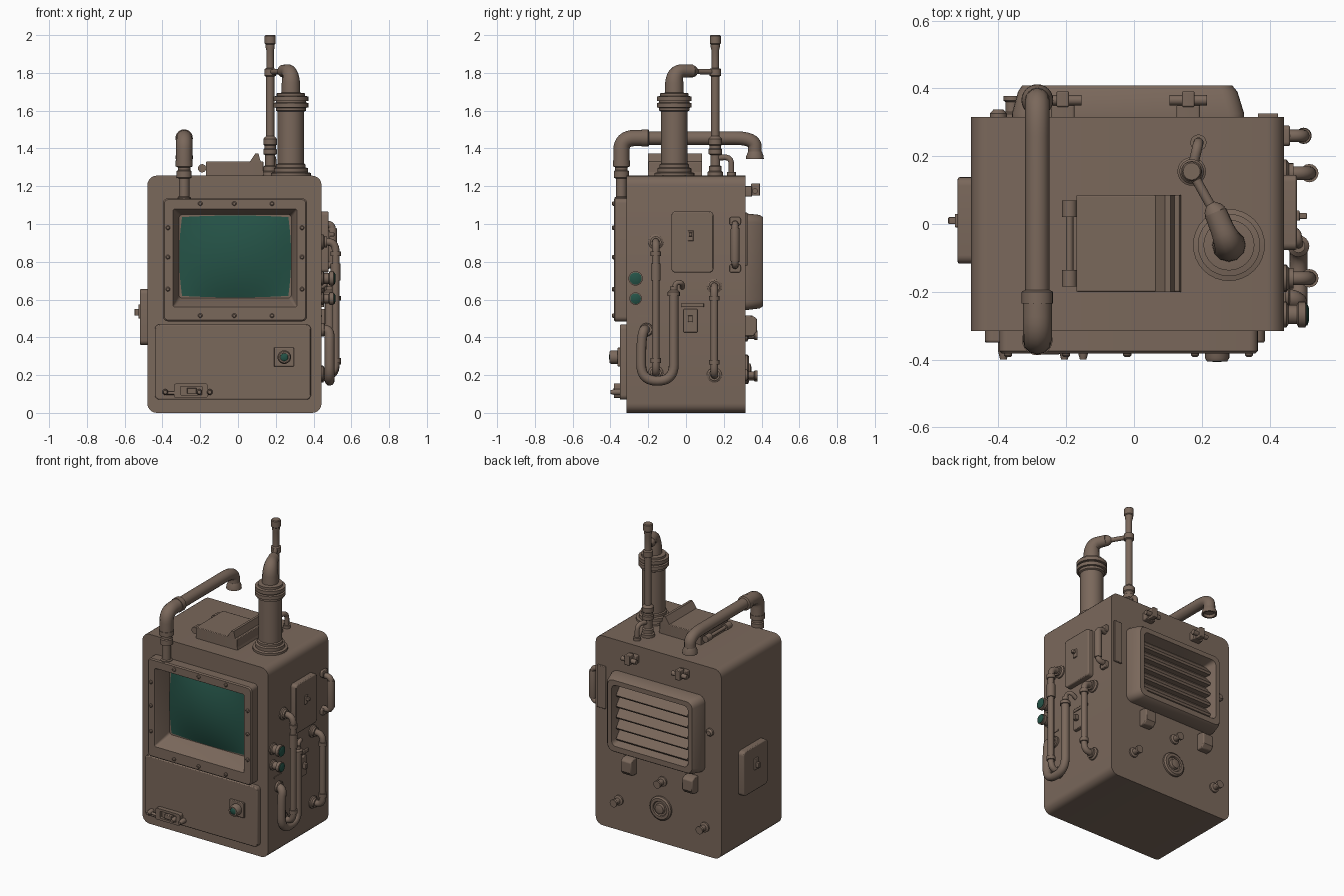
import bpy, bmesh, math
from mathutils import Vector

def material(name, rgb):
    m = bpy.data.materials.new(name)
    m.diffuse_color = (*rgb, 1)
    return m

BROWN = material("brown_metal", (0.195, 0.138, 0.105))
GREEN = material("dark_green_glass", (0.018, 0.085, 0.062))

def finish(name, bm, mat=BROWN, soft=0):
    bmesh.ops.recalc_face_normals(bm, faces=bm.faces[:])
    me = bpy.data.meshes.new(name)
    bm.to_mesh(me); bm.free()
    me.materials.append(mat)
    ob = bpy.data.objects.new(name, me)
    bpy.context.collection.objects.link(ob)
    if soft:
        b = ob.modifiers.new("soft_edges", 'BEVEL')
        b.width, b.segments, b.limit_method = soft, 2, 'ANGLE'
        b.angle_limit = math.radians(50)
    return ob

def place(axis, u, v, w):
    return {'X': (w, u, v), 'Y': (u, w, v), 'Z': (u, v, w)}[axis]

def rounded(u0, u1, v0, v1, r, n=5):
    if r <= 0:
        return [(u0, v0), (u1, v0), (u1, v1), (u0, v1)]
    pts = []
    for k, (cu, cv) in enumerate([(u1-r, v1-r), (u0+r, v1-r), (u0+r, v0+r), (u1-r, v0+r)]):
        for i in range(n + 1):
            a = (k + i / n) * math.pi / 2
            pts.append((cu + r * math.cos(a), cv + r * math.sin(a)))
    return pts

def skin(name, loops, mat=BROWN, soft=0, caps=(True, True)):
    """Join equal-length loops of points into a shell."""
    bm = bmesh.new()
    rows = [[bm.verts.new(p) for p in lp] for lp in loops]
    n = len(rows[0])
    for a, b in zip(rows, rows[1:]):
        for i in range(n):
            bm.faces.new((a[i], a[(i+1) % n], b[(i+1) % n], b[i]))
    if caps[0]: bm.faces.new(rows[0])
    if caps[1]: bm.faces.new(rows[-1])
    return finish(name, bm, mat, soft)

def prism(name, axis, poly, a, b, soft=0, mat=BROWN):
    return skin(name, [[place(axis, u, v, w) for u, v in poly] for w in (a, b)], mat, soft)

def plate(name, axis, u0, u1, v0, v1, a, b, r=0.0, soft=0.006, mat=BROWN):
    return prism(name, axis, rounded(u0, u1, v0, v1, r), a, b, soft, mat)

def lathe(name, origin, direction, profile, mat=BROWN, n=24):
    """Turned part: profile of (radius, distance along direction)."""
    q = Vector(direction).to_track_quat('Z', 'Y')
    loops = [[Vector(origin) + q @ Vector((r * math.cos(t), r * math.sin(t), h))
              for t in (2 * math.pi * i / n for i in range(n))] for r, h in profile]
    return skin(name, loops, mat)

def tube(name, pts, r, bend=0.05, end_r=None):
    """Pipe along a path with rounded corners."""
    pts = [Vector(p) for p in pts]
    path = [pts[0]]
    for p, c, nx in zip(pts, pts[1:], pts[2:]):
        a = c + (p - c).normalized() * min(bend, (p - c).length * .49)
        b = c + (nx - c).normalized() * min(bend, (nx - c).length * .49)
        path += [a*(1-t)**2 + c*2*t*(1-t) + b*t*t for t in (i / 8 for i in range(9))]
    path.append(pts[-1])
    cu = bpy.data.curves.new(name, 'CURVE')
    cu.dimensions, cu.bevel_depth, cu.bevel_resolution, cu.use_fill_caps = '3D', r, 4, True
    sp = cu.splines.new('POLY')
    sp.points.add(len(path) - 1)
    for i, p in enumerate(path):
        sp.points[i].co = (*p, 1)
        sp.points[i].radius = 1 + ((end_r or r) / r - 1) * i / (len(path) - 1)
    cu.materials.append(BROWN)
    ob = bpy.data.objects.new(name, cu)
    bpy.context.collection.objects.link(ob)
    bpy.ops.object.select_all(action='DESELECT')
    ob.select_set(True)
    bpy.context.view_layer.objects.active = ob
    bpy.ops.object.convert(target='MESH')
    return ob

def bolt(name, p, d, r=0.012, h=0.01):
    return lathe(name, p, d, [(r, -.004), (r, h*.5), (r*.6, h)], n=12)

# cabinet with a hole for the screen
body = plate("cabinet", 'Y', -.48, .442, 0, 1.256, -.315, .315, .05, 0)
cutter = plate("screen_cutter", 'Y', -.36, .33, .55, 1.09, -.5, -.24, 0, 0)
cutter.hide_render = True
cutter.hide_viewport = True
bo = body.modifiers.new("screen_hole", 'BOOLEAN')
bo.object, bo.operation, bo.solver = cutter, 'DIFFERENCE', 'EXACT'

# screen frame, recess and bulging glass
def frame(name, rings):
    return skin(name, [[place('Y', u, v, y) for u, v in rounded(x0, x1, z0, z1, r)]
                       for x0, x1, z0, z1, r, y in rings], caps=(False, True))
frame("screen_frame", [(-.397, .365, .485, 1.136, .025, -.31), (-.397, .365, .485, 1.136, .025, -.375),
                       (-.39, .358, .492, 1.129, .02, -.382), (-.344, .312, .56, 1.08, .01, -.382),
                       (-.338, .306, .566, 1.074, .01, -.372), (-.313, .283, .607, 1.05, .02, -.27)])
bm = bmesh.new()
N = 16
g = [[None] * (N + 1) for _ in range(N + 1)]
for i in range(N + 1):
    for j in range(N + 1):
        u, v = 2 * i / N - 1, 2 * j / N - 1
        g[i][j] = bm.verts.new((-.015 + .296*u*(1 - .05*v*v), -.273 - .04*(1 - u*u)*(1 - v*v),
                                .828 + .217*v*(1 - .04*u*u)))
for i in range(N):
    for j in range(N):
        bm.faces.new((g[i][j], g[i+1][j], g[i+1][j+1], g[i][j+1]))
glass = finish("screen_glass", bm, GREEN)
if glass.data.polygons[0].normal.y > 0:
    glass.data.flip_normals()
for x in (-.2, -.02, .18):
    for z in (1.108, .515):
        bolt("frame_bolt", (x, -.382, z), (0, -1, 0))
for z in (.98, .825, .655):
    for x in (-.371, .339):
        bolt("frame_bolt", (x, -.382, z), (0, -1, 0))

# lower front panel with button and latch
plate("lower_panel", 'Y', -.44, .386, .07, .468, -.31, -.35, .025)
plate("button_plate", 'Y', .19, .296, .246, .346, -.345, -.362, .004, .004)
lathe("button_collar", (.245, -.36, .295), (0, -1, 0), [(.036, 0), (.036, .035), (.03, .045), (.022, .045), (.022, .03)])
lathe("button_lens", (.245, -.36, .295), (0, -1, 0), [(.021, 0), (.021, .042), (.012, .047)], GREEN)
frame("latch_plate", [(-.34, -.16, .08, .155, .012, -.345), (-.34, -.16, .08, .155, .012, -.38),
                      (-.305, -.19, .095, .14, .005, -.38), (-.305, -.19, .095, .14, .005, -.36)])
plate("latch_tongue", 'Y', -.27, -.22, .102, .132, -.355, -.385, .004, .003)
tube("latch_rod", [(-.385, -.37, .105), (-.33, -.37, .105)], .009)
for x in (-.385, -.205, -.15):
    bolt("latch_pin", (x, -.35, .11), (0, -1, 0), .016, .05)

# left side switch box
plate("left_box", 'X', -.117, .138, .36, .655, -.47, -.52, .025)
plate("left_switch", 'X', -.01, .03, .5, .575, -.515, -.528, .003, .003)
plate("left_switch_lever", 'X', 0, .02, .515, .55, -.52, -.548, .003, .003)

# right side boxes, switches, handle and lamps
plate("right_box", 'X', -.077, .145, .743, 1.066, .435, .48, .02)
plate("right_switch", 'X', .01, .04, .91, .965, .475, .488, .003, .003)
plate("right_switch_lever", 'X', .015, .033, .935, .955, .48, .51, .003, .003)
plate("small_box", 'X', -.013, .06, .425, .55, .435, .465, .005, .004)
plate("small_box_lever", 'X', .01, .035, .48, .515, .46, .49, .003, .003)
plate("small_box_hood", 'X', -.025, .095, .56, .58, .435, .455, .004, .003)
plate("label_plate", 'X', -.255, -.18, .508, .518, .44, .446, 0, 0)
tube("grab_handle", [(.43, .26, 1.0), (.5, .26, 1.0), (.5, .26, .78), (.43, .26, .78)], .018, .03)
lathe("grip_sleeve", (.5, .26, .8), (0, 0, 1), [(.022, 0), (.024, .01), (.024, .17), (.022, .18)], n=16)
for z in (.765, 1.015):
    plate("handle_foot", 'X', .23, .29, z - .022, z + .022, .435, .46, .012, .004)
for z, r in ((.712, .038), (.605, .033)):
    lathe("lamp_housing", (.435, -.267, z), (1, 0, 0), [(r, 0), (r, .015), (r*.75, .02), (r*.75, .045), (r, .05), (r, .07), (r*.85, .073)])
    lathe("lamp_lens", (.5, -.267, z), (1, 0, 0), [(r*.85, 0), (r*.85, .011), (r*.5, .016)], GREEN)

# right side pipes
for y, top, bot in ((.15, .67, .2), (-.16, .905, .21)):
    tube("side_pipe", [(.43, y, top), (.517, y, top), (.517, y, bot), (.43, y, bot)], .02, .05)
    for z in (top, bot):
        lathe("pipe_flange", (.435, y, z), (1, 0, 0), [(.04, 0), (.04, .015), (.03, .022), (.03, .035)], n=16)
    for z in (top - .075, bot + .055):
        lathe("pipe_collar", (.517, y, z), (0, 0, 1), [(.027, 0), (.027, .025)], n=16)
lathe("pipe_valve", (.517, -.16, .7), (0, 0, 1), [(.026, 0), (.026, .09)], n=16)
tube("loop_hose", [(.43, -.21, .44), (.485, -.225, .44), (.485, -.237, .37), (.485, -.237, .17),
                   (.485, -.065, .17), (.485, -.065, .63)], .026, .085)
lathe("hose_neck", (.485, -.065, .62), (0, 0, 1), [(.032, 0), (.032, .02), (.02, .03), (.02, .05)], n=16)
tube("hose_end", [(.485, -.065, .64), (.485, -.055, .69), (.48, -.02, .69), (.43, -.02, .66)], .013, .02)
lathe("hose_flange", (.435, -.21, .44), (1, 0, 0), [(.036, 0), (.036, .02), (.03, .025)], n=16)

# back louvre vent
frame("vent_frame", [(-.36, .325, .545, 1.055, .045, .31), (-.36, .325, .545, 1.055, .045, .325),
                     (-.342, .305, .553, 1.048, .045, .39), (-.33, .29, .565, 1.036, .04, .408),
                     (-.3, .26, .6, 1.005, .03, .408), (-.275, .24, .62, .985, .02, .34)])
for i in range(5):
    z = .628 + i * .072
    prism("vent_slat", 'X', [(.335, z), (.378, z), (.386, z + .012), (.345, z + .062), (.335, z + .062)], -.278, .243)
# back clamps, latches, pegs and dial
for x in (.16, -.21):
    plate("clamp_block", 'Y', x - .035, x + .035, 1.145, 1.2, .31, .35, .008, .004)
    tube("clamp_pin", [(x - .055, .365, 1.175), (x + .055, .365, 1.175)], .015)
    plate("clamp_tab", 'Y', x - .018, x + .018, 1.15, 1.215, .345, .392, .005, .004)
for x in (.18, -.27):
    prism("vent_latch", 'X', [(.31, .405), (.355, .405), (.375, .43), (.375, .5), (.35, .515), (.31, .515)], x - .038, x + .038, .006)
for x, z in ((.27, .2), (-.05, .41), (-.36, .19)):
    lathe("back_peg", (x, .31, z), (0, 1, 0), [(.032, 0), (.032, .015), (.019, .02), (.019, .05), (.025, .054), (.025, .068)], n=16)
bolt("back_knob", (-.4, .315, .83), (0, 1, 0), .025, .022)
lathe("back_dial", (-.04, .31, .23), (0, 1, 0), [(.078, 0), (.078, .016), (.068, .024), (.05, .024), (.046, .016), (.034, .016), (.03, .032), (.012, .036)])
plate("back_strip", 'Y', .365, .425, .78, 1.06, .31, .326, .005, .003)

# chimney stack and elbow
lathe("chimney", (.28, -.062, 1.25), (0, 0, 1),
      [(.106, 0), (.106, .02), (.09, .024), (.09, .045), (.078, .05), (.078, .065), (.07, .07), (.07, .345), (.08, .35),
       (.08, .365), (.092, .367), (.092, .39), (.08, .393), (.08, .4), (.092, .402), (.092, .425), (.075, .428), (.075, .442), (.05, .445)], n=32)
tube("chimney_elbow", [(.28, -.062, 1.68), (.28, -.062, 1.81), (.24, .035, 1.81)], .05, .1, .034)
tube("link_rod", [(.245, .02, 1.808), (.17, .155, 1.805)], .014)
lathe("link_cone", (.24, .033, 1.809), (-.5, .87, 0), [(.034, 0), (.028, .015), (.014, .03)], n=16)

# mast with collars and its small feed pipe
lathe("mast", (.17, .155, 1.25), (0, 0, 1),
      [(.042, 0), (.042, .025), (.034, .03), (.034, .055), (.026, .06), (.026, .115), (.036, .12), (.036, .145), (.03, .15), (.03, .165),
       (.036, .17), (.036, .2), (.028, .21), (.022, .215), (.022, .53), (.031, .535), (.031, .57), (.02, .575), (.02, .67),
       (.024, .685), (.024, .7), (.029, .705), (.029, .745), (.025, .75)])
tube("feed_pipe", [(.17, .155, 1.35), (.19, .24, 1.355), (.19, .24, 1.25)], .015, .04)
lathe("feed_flange", (.19, .24, 1.25), (0, 0, 1), [(.024, 0), (.024, .025)], n=16)

# top hatch with ridge and hinge bar
plate("top_hatch", 'Z', -.17, .135, -.2, .085, 1.25, 1.33, .004, .005)
prism("hatch_ridge", 'Y', [(.06, 1.325), (.092, 1.374), (.108, 1.374), (.139, 1.26), (.1, 1.26)], -.2, .085)
tube("hatch_hinge", [(-.19, -.18, 1.295), (-.19, .065, 1.295)], .011)
for y in (-.16, .045):
    lathe("hinge_knuckle", (-.19, y - .025, 1.295), (0, 1, 0), [(.022, 0), (.022, .05)], n=16)

# overhead pipe from the screen frame to the back
X = -.285
lathe("pipe_socket", (X, -.342, 1.12), (0, 0, 1), [(.036, 0), (.036, .02), (.028, .025), (.028, .12), (.04, .125), (.04, .16), (.033, .165), (.033, .18), (.045, .185), (.045, .215)])
tube("overhead_pipe_front", [(X, -.342, 1.32), (X, -.342, 1.455), (X, -.2, 1.455)], .043, .12)
lathe("overhead_collar", (X, -.235, 1.455), (0, 1, 0), [(.046, 0), (.046, .035), (.038, .04)])
tube("overhead_pipe_back", [(X, -.22, 1.455), (X, .365, 1.455), (X, .365, 1.36)], .036, .11)
lathe("pipe_mouth", (X, .365, 1.385), (0, 0, -1), [(.036, 0), (.046, .025), (.047, .042), (.036, .042), (.03, .015)])

# smooth shading with sharp edges kept
bpy.ops.object.select_all(action='DESELECT')
for ob in bpy.data.objects:
    if ob.type == 'MESH' and ob is not cutter and not ob.hide_render:
        ob.select_set(True)
        bpy.context.view_layer.objects.active = ob
bpy.ops.object.shade_smooth_by_angle(angle=math.radians(35))
